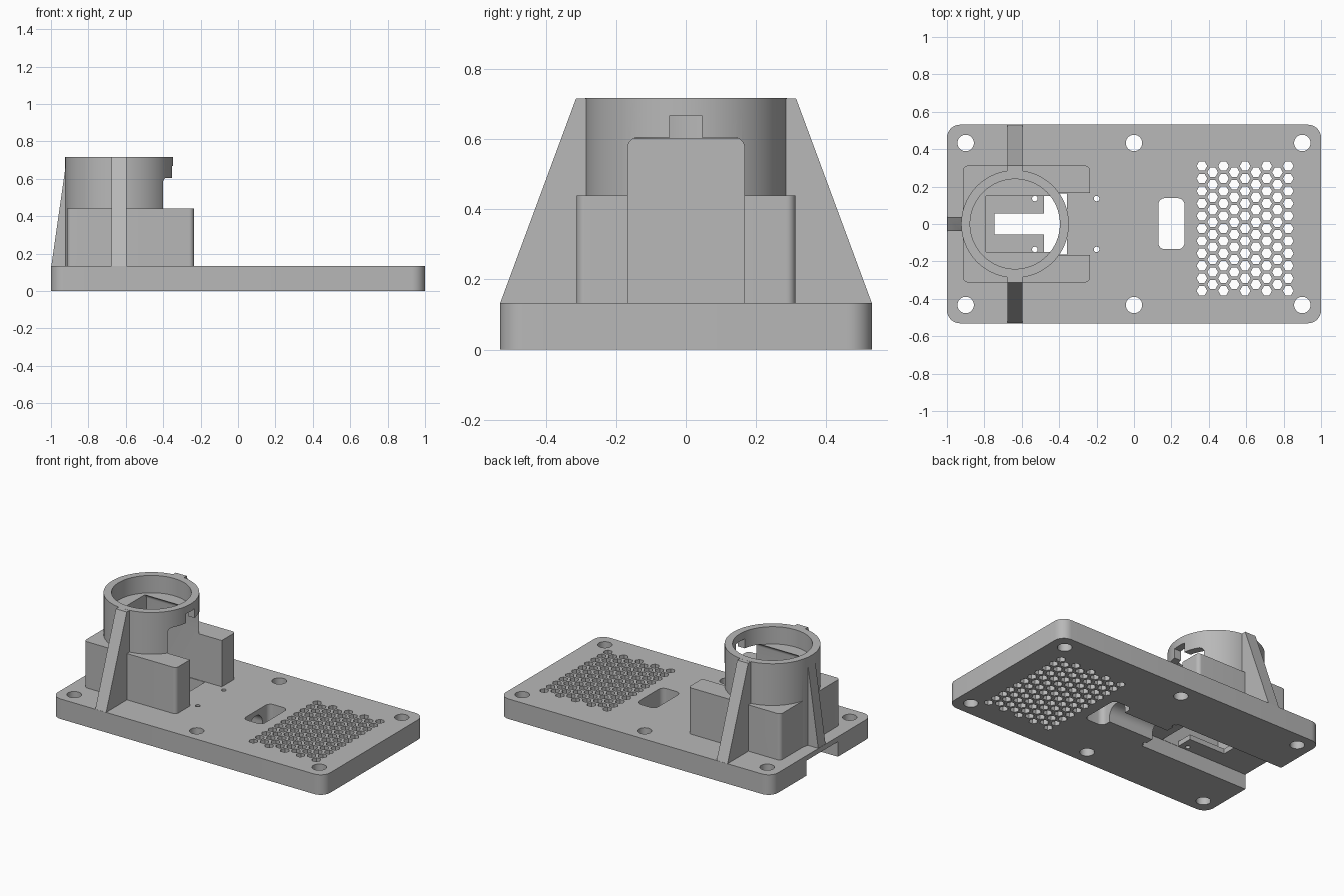
import bpy, bmesh, math
from mathutils import Vector

if "Cube" in bpy.data.objects:
    bpy.data.objects.remove(bpy.data.objects["Cube"])

grey = bpy.data.materials.new("light grey plastic")
grey.diffuse_color = (0.48, 0.48, 0.48, 1)
grey.use_nodes = True
grey.node_tree.nodes["Principled BSDF"].inputs["Base Color"].default_value = grey.diffuse_color


def prism(name, profiles, a, b, axis="z"):
    """Extrude closed 2D profiles from a to b along an axis."""
    place = {"z": lambda u, v, w: (u, v, w),
             "x": lambda u, v, w: (w, u, v),
             "y": lambda u, v, w: (u, w, v)}[axis]
    bm = bmesh.new()
    for pts in profiles:
        low = [bm.verts.new(place(u, v, a)) for u, v in pts]
        top = [bm.verts.new(place(u, v, b)) for u, v in pts]
        bm.faces.new(low)
        bm.faces.new(top)
        for i in range(len(pts)):
            j = (i + 1) % len(pts)
            bm.faces.new((low[i], low[j], top[j], top[i]))
    bmesh.ops.recalc_face_normals(bm, faces=bm.faces)
    me = bpy.data.meshes.new(name)
    bm.to_mesh(me)
    bm.free()
    me.materials.append(grey)
    ob = bpy.data.objects.new(name, me)
    bpy.context.collection.objects.link(ob)
    return ob


def circle(x, y, r, n=32, start=0.0):
    return [(x + r * math.cos(start + 2 * math.pi * i / n),
             y + r * math.sin(start + 2 * math.pi * i / n)) for i in range(n)]


def rect(x0, x1, y0, y1, radii=(0, 0, 0, 0), n=8):
    """Rectangle with corner radii: (x1,y1), (x0,y1), (x0,y0), (x1,y0)."""
    pts = []
    corners = [(x1, y1, -1, -1), (x0, y1, 1, -1), (x0, y0, 1, 1), (x1, y0, -1, 1)]
    for k, ((x, y, sx, sy), r) in enumerate(zip(corners, radii)):
        if r == 0:
            pts.append((x, y))
            continue
        for i in range(n + 1):
            t = math.pi / 2 * (k + i / n)
            pts.append((x + sx * r + r * math.cos(t), y + sy * r + r * math.sin(t)))
    return pts


def combine(ob, other, operation):
    """Apply a boolean and remove the helper."""
    mod = ob.modifiers.new("bool", "BOOLEAN")
    mod.operation, mod.object, mod.solver = operation, other, "EXACT"
    bpy.context.view_layer.objects.active = ob
    bpy.ops.object.modifier_apply(modifier=mod.name)
    bpy.data.objects.remove(other, do_unlink=True)


def cut(ob, profiles, a, b, axis="z"):
    combine(ob, prism("cutter", profiles, a, b, axis), "DIFFERENCE")


# Base plate
H = 0.133
plate = prism("mounting_base", [rect(-1, 1, -0.531, 0.531, (0.07,) * 4)], 0, H)

# Underside channel: wide part open at the end, then a round-topped cable groove
cut(plate, [rect(-0.165, 0.165, -0.1, 0.1)], -1.1, -0.2, "x")
cut(plate, [rect(-0.07, 0.07, -0.1, 0.1, (0.065, 0.065, 0, 0))], -0.25, 0.2, "x")

# Screw holes, cable slot and pin holes
holes = [circle(x, y, 0.044) for x in (-0.9, 0, 0.9) for y in (-0.433, 0.433)]
holes += [circle(x, y, 0.015, 16) for x in (-0.53, -0.2) for y in (-0.136, 0.136)]
holes.append(rect(0.13, 0.27, -0.135, 0.138, (0.035,) * 4))
cut(plate, holes, -0.2, 0.3)

# T-shaped opening that leaves two prongs
cut(plate, [[(-0.745, -0.056), (-0.48, -0.056), (-0.48, -0.163), (-0.357, -0.163),
             (-0.357, 0.163), (-0.48, 0.163), (-0.48, 0.056), (-0.745, 0.056)]], -0.2, 0.3)

# Honeycomb vent
hexes = []
for c in range(9):
    odd = c % 2
    for r in range(11 - odd):
        hexes.append(circle(0.363 + c * 0.0577, 0.31 - 0.0333 * odd - r * 0.0667, 0.0285, 6))
cut(plate, hexes, -0.2, 0.3)

# Tower: block, round collar and three tapering ribs
CX, FOOT, TOP = -0.636, 0.12, 0.717
tower = prism("tower", [rect(-0.913, -0.236, -0.312, 0.312, (0.025,) * 4)], FOOT, 0.44)
combine(tower, prism("collar", [circle(CX, 0, 0.288, 96)], FOOT + 0.002, TOP), "UNION")
for s in (-1, 1):
    rib = [(s * 0.26, FOOT + 0.004), (s * 0.525, FOOT + 0.004), (s * 0.53, H),
           (s * 0.314, TOP - 0.0005), (s * 0.26, TOP - 0.0005)]
    combine(tower, prism("side_rib", [rib], -0.677, -0.597, "x"), "UNION")
end_rib = [(-0.89, FOOT + 0.004), (-0.992, FOOT + 0.004), (-0.998, H),
           (-0.915, TOP - 0.0005), (-0.89, TOP - 0.0005)]
combine(tower, prism("end_rib", [end_rib], -0.038, 0.038, "y"), "UNION")

# Arched pocket through the tower, collar bore and key notch
cut(tower, [rect(-0.167, 0.167, 0, 0.605, (0.03, 0.03, 0, 0))], -0.79, 0, "x")
cut(tower, [circle(CX, 0, 0.24, 96)], 0.602, 0.9)
cut(tower, [rect(-0.045, 0.045, 0.58, 0.667)], -0.5, 0, "x")

# Join everything into one solid
combine(plate, tower, "UNION")
bpy.ops.object.select_all(action="DESELECT")
plate.select_set(True)
bpy.context.view_layer.objects.active = plate
bpy.ops.object.shade_smooth_by_angle(angle=math.radians(25))
